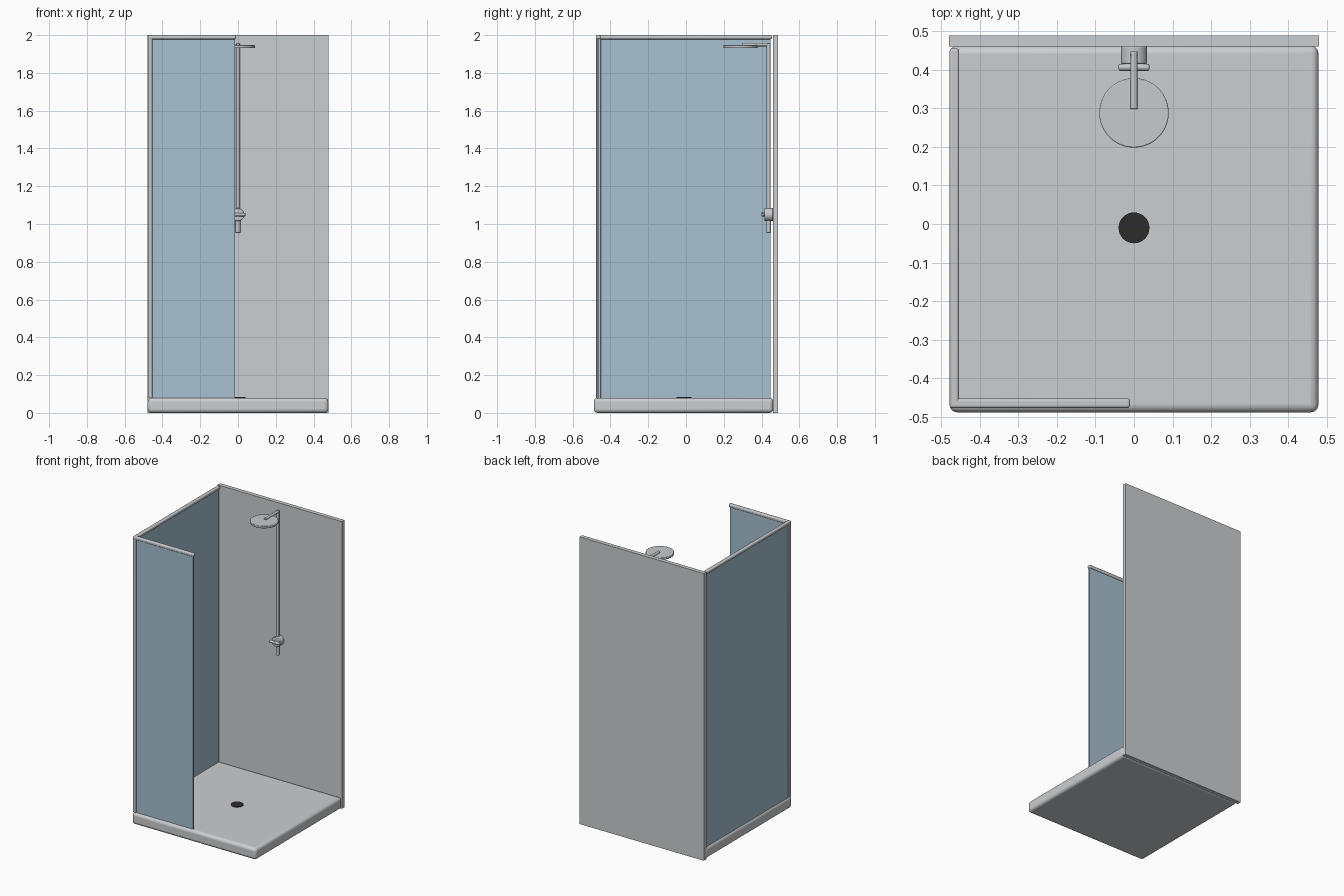
import bpy, math
from mathutils import Vector

if "Cube" in bpy.data.objects:
    bpy.data.objects.remove(bpy.data.objects["Cube"])


def material(name, rgb):
    m = bpy.data.materials.new(name)
    m.diffuse_color = (*rgb, 1)
    m.use_nodes = True
    m.node_tree.nodes["Principled BSDF"].inputs["Base Color"].default_value = m.diffuse_color
    return m


WHITE = material("pale_grey", (0.60, 0.62, 0.64))
METAL = material("metal_grey", (0.57, 0.59, 0.61))
GLASS = material("blue_glass", (0.39, 0.53, 0.63))
DARK = material("drain_dark", (0.025, 0.025, 0.027))


def finish(ob, name, mat, bevel=0.0, segments=3):
    ob.name = name
    ob.data.materials.append(mat)
    if bevel:
        b = ob.modifiers.new("bevel", 'BEVEL')
        b.width, b.segments, b.limit_method = bevel, segments, 'ANGLE'
    bpy.ops.object.shade_smooth_by_angle(angle=math.radians(35))
    return ob


def box(name, lo, hi, mat, bevel=0.0, segments=3):
    lo, hi = Vector(lo), Vector(hi)
    bpy.ops.mesh.primitive_cube_add(size=1, location=(lo + hi) / 2)
    ob = bpy.context.object
    ob.scale = hi - lo
    bpy.ops.object.transform_apply(location=False, rotation=False, scale=True)
    return finish(ob, name, mat, bevel, segments)


def rod(name, a, b, r, mat, bevel=0.0, sides=32):
    a, b = Vector(a), Vector(b)
    d = b - a
    bpy.ops.mesh.primitive_cylinder_add(
        vertices=sides, radius=r, depth=d.length, location=(a + b) / 2,
        rotation=d.to_track_quat('Z', 'Y').to_euler())
    return finish(bpy.context.object, name, mat, bevel, 2)


# Tray, drain and back wall
box("tray", (-0.478, -0.488, 0), (0.478, 0.462, 0.08), WHITE, 0.02, 4)
rod("drain", (0, -0.01, 0.078), (0, -0.01, 0.084), 0.04, DARK)
box("back_wall", (-0.479, 0.46, 0), (0.479, 0.488, 2), WHITE)

# Glass screens
box("side_glass", (-0.47, -0.455, 0.078), (-0.46, 0.447, 1.985), GLASS)
box("front_glass", (-0.455, -0.47, 0.078), (-0.016, -0.46, 1.985), GLASS)

# Frame: corner post and two top rails
box("corner_post", (-0.477, -0.476, 0.078), (-0.453, -0.451, 1.99), METAL, 0.003)
box("side_rail", (-0.478, -0.477, 1.978), (-0.453, 0.455, 2), METAL, 0.007)
box("front_rail", (-0.478, -0.477, 1.978), (-0.01, -0.452, 2), METAL, 0.007)

# Shower column, arm and head
Y = 0.437
rod("riser_pipe", (0, Y, 1.05), (0, Y, 1.955), 0.01, METAL)
rod("shower_arm", (0, Y + 0.01, 1.95), (0, 0.298, 1.95), 0.009, METAL, 0.002)
rod("shower_head", (0, 0.288, 1.931), (0, 0.288, 1.947), 0.09, METAL, 0.003, 64)

# Mixer valve, handle and lower outlet
rod("valve_body", (0, 0.415, 1.05), (0, 0.461, 1.05), 0.034, METAL, 0.003)
rod("handle_stem", (0, 0.40, 1.05), (0, 0.417, 1.05), 0.01, METAL)
rod("valve_handle", (-0.04, 0.406, 1.05), (0.04, 0.406, 1.05), 0.009, METAL, 0.004)
rod("lower_outlet", (0, Y, 0.953), (0, Y, 1.03), 0.012, METAL, 0.002)
